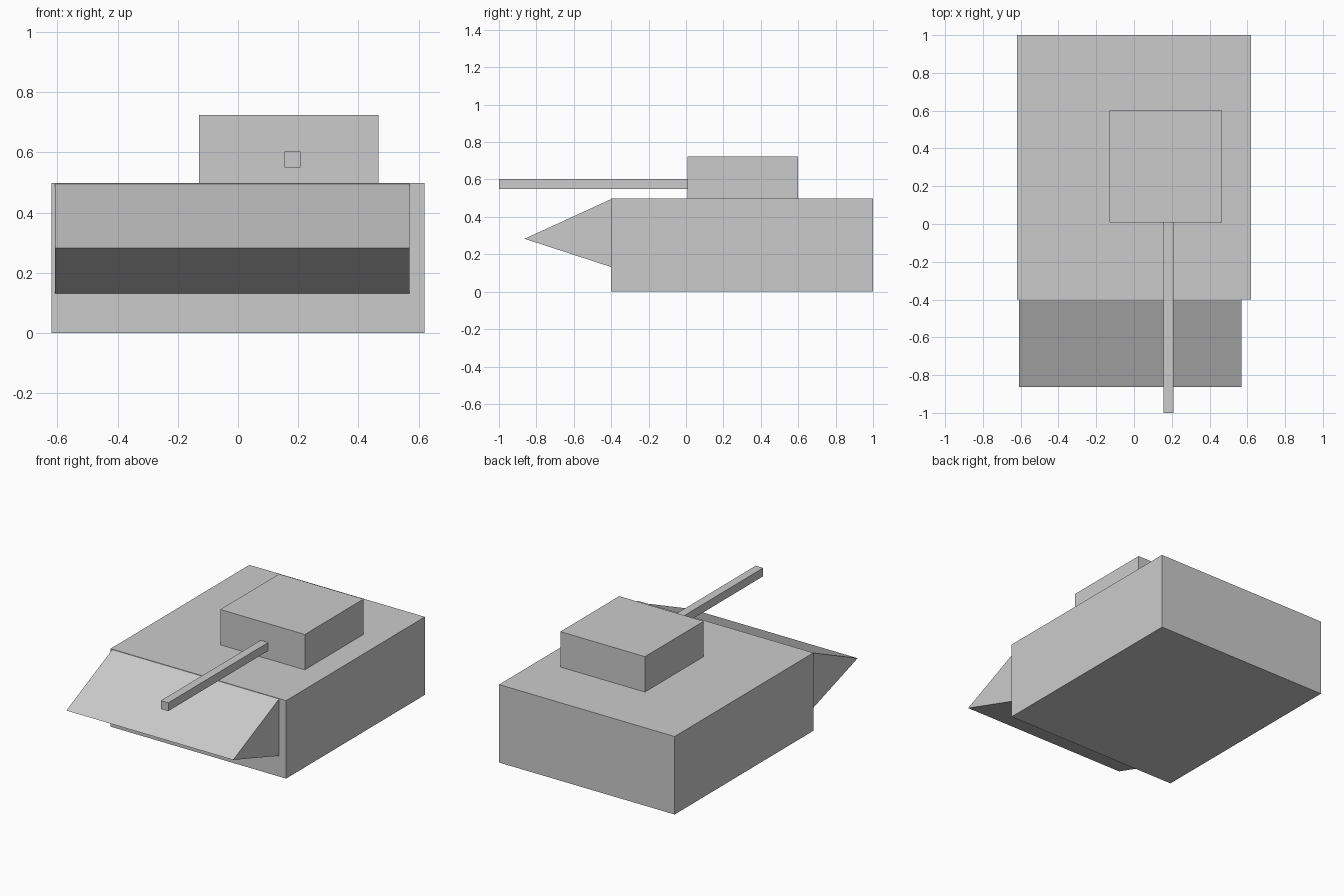
import bpy
import bmesh

if "Cube" in bpy.data.objects:
    bpy.data.objects.remove(bpy.data.objects["Cube"])


def extrude_profile(name, profile, x0, x1):
    """Extrude a closed (y, z) profile along x into a solid part."""
    bm = bmesh.new()
    face = bm.faces.new([bm.verts.new((x0, y, z)) for y, z in profile])
    result = bmesh.ops.extrude_face_region(bm, geom=[face])
    moved = [v for v in result["geom"] if isinstance(v, bmesh.types.BMVert)]
    bmesh.ops.translate(bm, verts=moved, vec=(x1 - x0, 0, 0))
    # Make sure the solid is closed at both ends
    bmesh.ops.holes_fill(bm, edges=[e for e in bm.edges if e.is_boundary])
    bmesh.ops.recalc_face_normals(bm, faces=bm.faces)
    mesh = bpy.data.meshes.new(name)
    bm.to_mesh(mesh)
    bm.free()
    obj = bpy.data.objects.new(name, mesh)
    bpy.context.collection.objects.link(obj)
    return obj


def box(name, x, y, z):
    """Box spanning the given (min, max) ranges."""
    profile = [(y[0], z[0]), (y[1], z[0]), (y[1], z[1]), (y[0], z[1])]
    return extrude_profile(name, profile, *x)


# Main body
box("hull", (-0.62, 0.62), (-0.40, 1.0), (0, 0.498))

# Sloped nose wedge, slightly narrower and off-centre
extrude_profile("front_wedge", [(-0.40, 0.132), (-0.40, 0.495), (-0.863, 0.283)], -0.608, 0.57)

# Offset turret and its square gun barrel
box("turret", (-0.13, 0.467), (0.007, 0.60), (0.498, 0.724))
box("gun_barrel", (0.155, 0.208), (-1.0, 0.007), (0.55, 0.603))
